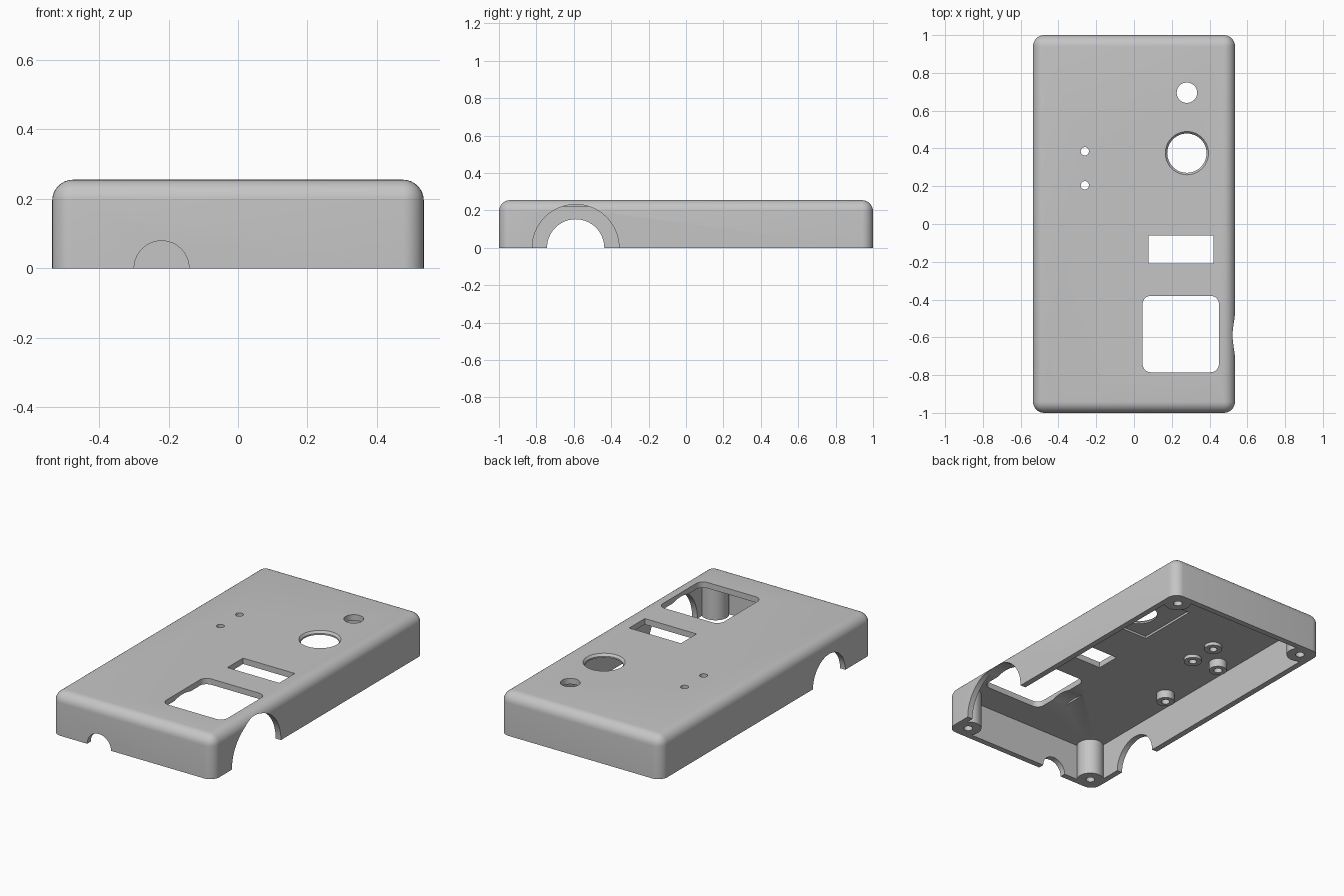
import bpy, bmesh, math
from mathutils import Matrix, Vector

if "Cube" in bpy.data.objects:
    bpy.data.objects.remove(bpy.data.objects["Cube"])

HX, HY, H, WALL, CEIL = 0.535, 1.0, 0.255, 0.035, 0.22

grey = bpy.data.materials.new("plain_grey")
grey.diffuse_color = (0.56, 0.56, 0.56, 1)
grey.use_nodes = True
grey.node_tree.nodes["Principled BSDF"].inputs["Base Color"].default_value = grey.diffuse_color


def to_object(name, bm):
    bmesh.ops.recalc_face_normals(bm, faces=bm.faces[:])
    mesh = bpy.data.meshes.new(name)
    bm.to_mesh(mesh)
    bm.free()
    mesh.materials.append(grey)
    obj = bpy.data.objects.new(name, mesh)
    bpy.context.collection.objects.link(obj)
    return obj


def box(name, lo, hi, radius=0, rounded=None, segments=8):
    """Box between two corners; edges chosen by the rule are rounded."""
    bm = bmesh.new()
    bmesh.ops.create_cube(bm, size=1)
    for v in bm.verts:
        v.co = Vector([lo[i] if v.co[i] < 0 else hi[i] for i in range(3)])
    if radius:
        edges = [e for e in bm.edges if rounded(e)]
        bmesh.ops.bevel(bm, geom=edges, offset=radius, segments=segments,
                        profile=0.5, affect='EDGES')
    return to_object(name, bm)


def rod(name, centre, axis, start, end, r, r_end=None, sides=48):
    """Cylinder or cone along x, y or z; the axis coordinate of centre is ignored."""
    bm = bmesh.new()
    bmesh.ops.create_cone(bm, cap_ends=True, segments=sides, radius1=r,
                          radius2=r if r_end is None else r_end, depth=end - start)
    turn = {'x': Matrix.Rotation(math.pi / 2, 4, 'Y'),
            'y': Matrix.Rotation(-math.pi / 2, 4, 'X'),
            'z': Matrix.Identity(4)}[axis]
    pos = Vector(centre)
    pos['xyz'.index(axis)] = (start + end) / 2
    bm.transform(Matrix.Translation(pos) @ turn)
    return to_object(name, bm)


def cut(target, tool):
    mod = target.modifiers.new("cut", 'BOOLEAN')
    mod.operation = 'DIFFERENCE'
    mod.solver = 'EXACT'
    mod.object = tool
    bpy.context.view_layer.objects.active = target
    bpy.ops.object.modifier_apply(modifier=mod.name)
    bpy.data.objects.remove(tool, do_unlink=True)


def is_upright(e):
    a, b = (v.co for v in e.verts)
    return abs(a.z - b.z) > 0.01


# Outer body: rounded everywhere except the open bottom
case = box("case_cover", (-HX, -HY, 0), (HX, HY, H), 0.06,
           lambda e: max(v.co.z for v in e.verts) > 0.1)

# Cavity, leaving corner screw posts and small bosses standing
cavity = box("cavity", (-HX + WALL, -HY + WALL, -0.1), (HX - WALL, HY - WALL, CEIL))
posts = [(sx * 0.45, sy * 0.92) for sx in (-1, 1) for sy in (-1, 1)]
studs = [(-0.40, 0.26), (-0.40, -0.20)]
lights = [(-0.26, 0.385), (-0.26, 0.205)]
for x, y in posts:
    cut(cavity, rod("post", (x, y, 0), 'z', -0.2, 0.3, 0.075))
for x, y in studs:
    cut(cavity, rod("stud", (x, y, 0), 'z', 0.17, 0.3, 0.05, sides=32))
for x, y in lights:
    cut(cavity, rod("light_boss", (x, y, 0), 'z', 0.20, 0.3, 0.05, sides=32))
cut(case, cavity)

# Blind screw holes and see-through light holes
for x, y in posts:
    cut(case, rod("screw_hole", (x, y, 0), 'z', -0.1, 0.15, 0.025, sides=24))
for x, y in studs:
    cut(case, rod("stud_hole", (x, y, 0), 'z', 0.1, 0.215, 0.024, sides=24))
for x, y in lights:
    cut(case, rod("light_hole", (x, y, 0), 'z', 0.1, 0.4, 0.022, sides=24))

# Pocket under the ceiling, round the large button hole
cut(case, box("pocket", (0.09, 0.21, 0.15), (0.47, 0.59, CEIL + 0.013)))

# Round holes in the top, the large one with a flared rim
cut(case, rod("small_button_hole", (0.28, 0.695, 0), 'z', 0.1, 0.4, 0.054))
cut(case, rod("large_button_hole", (0.28, 0.375, 0), 'z', 0.1, 0.4, 0.104))
cut(case, rod("button_flare", (0.28, 0.375, 0), 'z', 0.241, 0.269, 0.1035, 0.1255))

# Display slot and rounded window
cut(case, box("display_slot", (0.077, -0.21, 0.1), (0.42, -0.062, 0.4)))
cut(case, box("window", (0.045, -0.785, 0.1), (0.45, -0.38, 0.4), 0.045, is_upright))

# Half-round cable openings along the bottom rim: axis, centre, start, end, radius
openings = [('x', (0, -0.59, 0), -0.05, 0.7, 0.232),
            ('x', (0, -0.59, 0), -0.7, -0.46, 0.153),
            ('x', (0, -0.005, 0), 0.46, 0.7, 0.066),
            ('x', (0, -0.005, 0), -0.7, -0.46, 0.135),
            ('y', (-0.22, 0, 0), -1.2, -0.94, 0.079)]
for axis, centre, a, b, r in openings:
    cut(case, rod("cable_opening", centre, axis, a, b, r, sides=64))

bpy.ops.object.select_all(action='DESELECT')
case.select_set(True)
bpy.context.view_layer.objects.active = case
bpy.ops.object.shade_smooth_by_angle(angle=math.radians(30))
